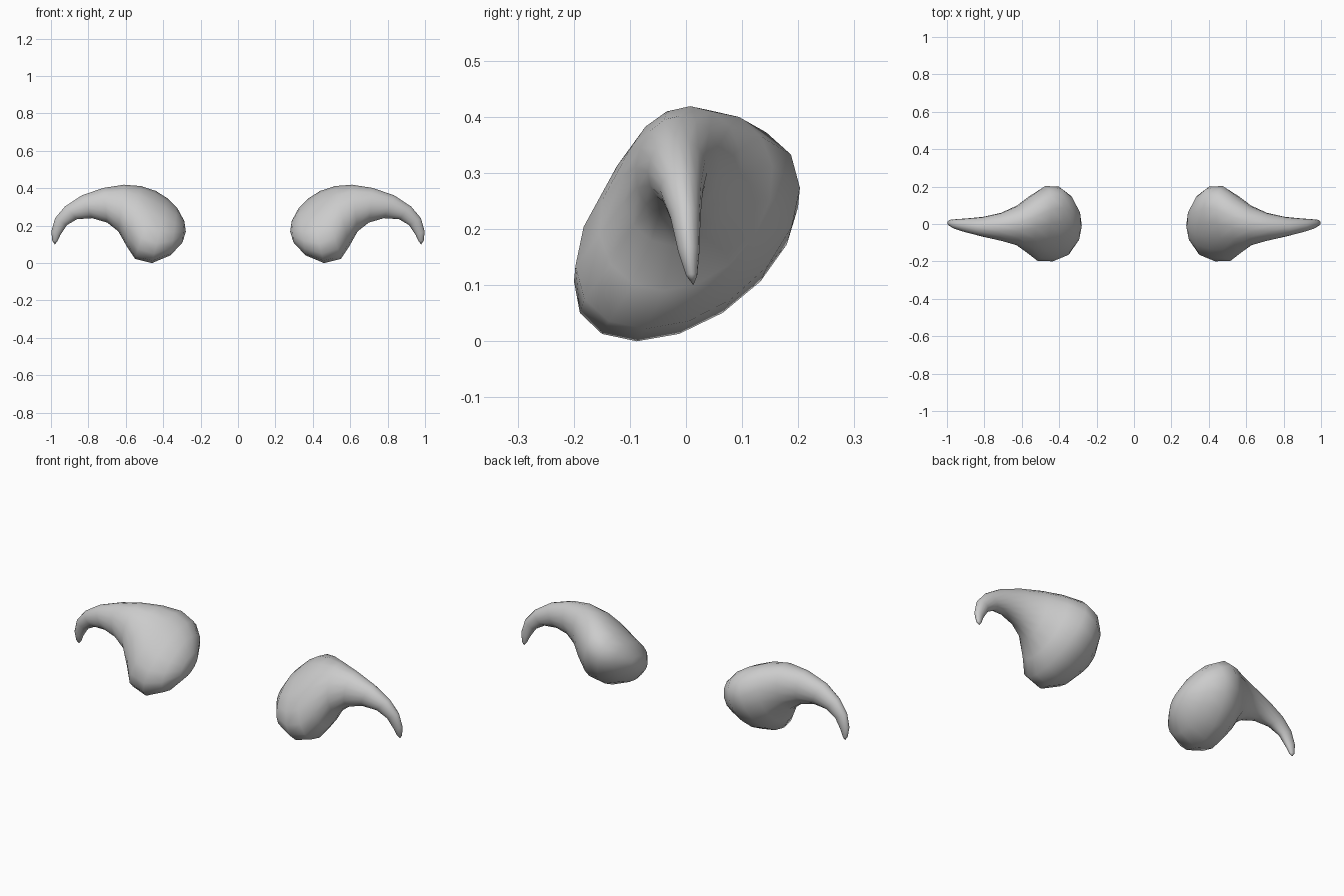
import bpy, bmesh
from math import sin, cos, radians, tau

if "Cube" in bpy.data.objects:
    bpy.data.objects.remove(bpy.data.objects["Cube"])

SIDES = 16
# Horn cross-sections: top (x, z), bottom (x, z), y min, y max, slant in degrees
RINGS = [
    (.287, .225, .297, .11, -.085, .065, 26),
    (.325, .295, .36, .042, -.165, .15, 26),
    (.375, .345, .46, .00, -.20, .20, 26),
    (.44, .386, .55, .022, -.197, .203, 22),
    (.52, .412, .595, .09, -.155, .155, 15),
    (.61, .419, .64, .17, -.115, .10, 8),
    (.72, .402, .70, .217, -.09, .06, 4),
    (.835, .362, .78, .24, -.068, .038, 0),
    (.925, .303, .86, .235, -.046, .030, 0),
    (.978, .24, .915, .203, -.028, .026, 0),
    (.998, .17, .95, .15, -.014, .024, 0),
    (.993, .12, .966, .115, .000, .020, 0),
]
BASE_POLE = (.279, -.01, .168)
TIP = (.98, .013, .10)


def build_horn(name, side):
    """Loft the slanted elliptical rings from the domed base to the tip."""
    bm = bmesh.new()
    loops = []
    for tx, tz, bx, bz, y0, y1, slant in RINGS:
        loop = []
        for i in range(SIDES):
            a = tau * i / SIDES
            x = (tx + bx) / 2 + (tx - bx) / 2 * cos(a)
            z = (tz + bz) / 2 + (tz - bz) / 2 * cos(a)
            y = (y0 + y1) / 2 + (y1 - y0) / 2 * sin(a + radians(slant))
            loop.append(bm.verts.new((side * x, y, z)))
        loops.append(loop)
    # Side walls
    for la, lb in zip(loops, loops[1:]):
        for i in range(SIDES):
            j = (i + 1) % SIDES
            bm.faces.new((la[i], la[j], lb[j], lb[i]))
    # Domed base and rounded tip
    for loop, (x, y, z) in ((loops[0], BASE_POLE), (loops[-1], TIP)):
        pole = bm.verts.new((side * x, y, z))
        for i in range(SIDES):
            bm.faces.new((loop[i], loop[(i + 1) % SIDES], pole))
    bmesh.ops.recalc_face_normals(bm, faces=bm.faces)
    for f in bm.faces:
        f.smooth = True
    mesh = bpy.data.meshes.new(name)
    bm.to_mesh(mesh)
    bm.free()
    obj = bpy.data.objects.new(name, mesh)
    bpy.context.collection.objects.link(obj)
    return obj


# Mirrored pair of horns
build_horn("right_horn", 1)
build_horn("left_horn", -1)
